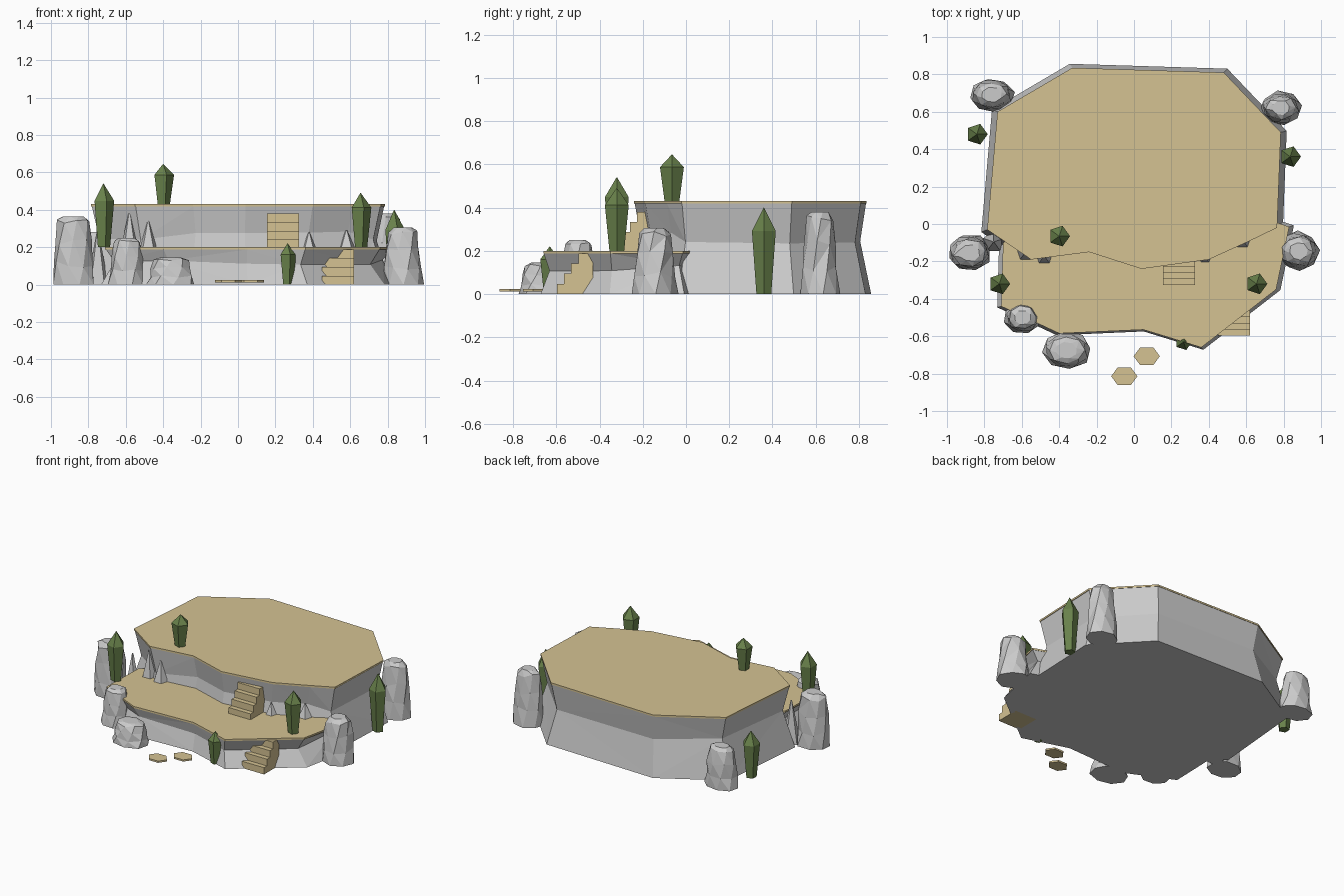
import bpy, bmesh, math, random
from mathutils import Vector

if "Cube" in bpy.data.objects:
    bpy.data.objects.remove(bpy.data.objects["Cube"])
random.seed(4)

def material(name, col):
    m = bpy.data.materials.new(name)
    m.diffuse_color = (*col, 1)
    m.use_nodes = True
    m.node_tree.nodes["Principled BSDF"].inputs["Base Color"].default_value = m.diffuse_color
    return m

SAND = material("sand", (0.66, 0.54, 0.29))
GREEN = material("cactus_green", (0.14, 0.22, 0.07))

def finish(name, bm, mat=None, tri=False):
    bmesh.ops.recalc_face_normals(bm, faces=bm.faces)
    if tri:
        bmesh.ops.triangulate(bm, faces=[f for f in bm.faces if len(f.verts) == 4])
    me = bpy.data.meshes.new(name)
    bm.to_mesh(me)
    bm.free()
    ob = bpy.data.objects.new(name, me)
    bpy.context.collection.objects.link(ob)
    if mat:
        me.materials.append(mat)
    return ob

def loft(name, rings, mat=None, tri=False):
    """Skin a stack of equal-length point rings and cap both ends."""
    bm = bmesh.new()
    vs = [[bm.verts.new(p) for p in r] for r in rings]
    n = len(vs[0])
    for a, b in zip(vs, vs[1:]):
        for i in range(n):
            j = (i + 1) % n
            bm.faces.new((a[i], a[j], b[j], b[i]))
    bm.faces.new(vs[0][::-1])
    bm.faces.new(vs[-1])
    return finish(name, bm, mat, tri)

def ring(outline, c, s, z, jit=0):
    return [(c[0] + (x - c[0]) * s, c[1] + (y - c[1]) * s,
             z + random.uniform(-jit, jit)) for x, y in outline]

# Terraces: waisted rock wall with a thin sand cap
def terrace(name, outline, c, top, flare, waist, jit):
    loft(name + "_rock", [ring(outline, c, flare, 0), ring(outline, c, waist, top * .6, jit),
                          ring(outline, c, .995, top - .012)], tri=True)
    loft(name + "_sand", [ring(outline, c, 1, top - .012), ring(outline, c, 1, top)], SAND)

upper = [(-.33, .835), (.48, .81), (.785, .49), (.765, -.02), (.62, -.09), (.40, -.19),
         (.04, -.24), (-.24, -.15), (-.55, -.19), (-.785, -.03), (-.73, .60)]
lower = [(.83, -.015), (.76, -.35), (.36, -.66), (.05, -.565), (-.40, -.585),
         (-.71, -.44), (-.70, -.10), (-.4, .1), (.5, .1)]
terrace("upper_terrace", upper, (0, .3), .43, 1.04, .945, .03)
terrace("lower_terrace", lower, (0, -.25), .20, 1.03, .93, .015)

# Stairs: stepped profile extruded sideways
def stairs(name, x0, x1, y0, z0, dz, back, dy=.033):
    prof = [(y0, z0)]
    for i in range(4):
        prof += [(y0 + i * dy, z0 + (i + 1) * dz), (y0 + (i + 1) * dy, z0 + (i + 1) * dz)]
    prof += [(back, z0 + 4 * dz), (back, z0)]
    loft(name, [[(x, y, z) for y, z in prof] for x in (x0, x1)], SAND)

stairs("upper_stairs", .155, .325, -.325, .195, .046, -.17)
stairs("lower_stairs", .45, .62, -.597, 0, .047, -.43)

# Boulders: jittered tapered columns
def boulder(name, x, y, rx, ry, h, n=8):
    rot = random.random()
    rings = []
    for k, (t, s) in enumerate([(0, 1), (.3, .9), (.62, .84), (.92, .72), (1, .45)]):
        r = []
        for i in range(n):
            a = rot + (i + .3 * k) * math.tau / n
            q = s * random.uniform(.93, 1.06)
            dz = 0 if k in (0, 4) else random.uniform(-.05, .04) * h
            r.append((x + rx * q * math.cos(a), y + ry * q * math.sin(a), t * h + dz))
        rings.append(r)
    loft(name, rings, tri=True)

for i, b in enumerate([(-.88, -.155, .12, .1, .365), (.88, -.145, .11, .105, .305),
                       (-.76, .69, .12, .09, .28), (.785, .62, .11, .09, .38),
                       (-.595, -.5, .1, .085, .25), (-.36, -.675, .13, .1, .145)]):
    boulder(f"boulder_{i}", *b)

# Small rock spikes along the upper wall
def spike(name, x, y, r, z, h, n=5):
    bm = bmesh.new()
    bmesh.ops.create_cone(bm, cap_ends=True, segments=n, radius1=r, radius2=r * .08, depth=h)
    bmesh.ops.translate(bm, verts=bm.verts, vec=Vector((x, y, z + h / 2)))
    finish(name, bm)

for i, s in enumerate([(-.48, -.17, .05, .19, .15), (-.58, -.15, .05, .19, .2),
                       (.38, -.175, .04, .19, .09), (.58, -.085, .05, .19, .1),
                       (-.75, -.095, .06, 0, .29)]):
    spike(f"wall_spike_{i}", *s)

# Five-sided desert plants: widening stem with a pointed tip
def plant(name, x, y, z, h, r):
    def pent(s, t):
        return [(x + r * s * math.cos(a), y + r * s * math.sin(a), z + t * h)
                for a in (i * math.tau / 5 for i in range(5))]
    loft(name, [pent(.62, 0), pent(1, .73), pent(.02, 1)], GREEN)

for i, p in enumerate([(-.72, -.32, .2, .34, .058), (-.4, -.065, .43, .215, .058),
                       (.655, -.32, .2, .29, .058), (.265, -.63, 0, .22, .046),
                       (.835, .36, 0, .40, .058), (-.84, .48, 0, .32, .058)]):
    plant(f"plant_{i}", *p)

# Hexagonal stepping stones
for i, (x, y) in enumerate([(-.052, -.814), (.068, -.707)]):
    hexa = [(x + .07 * math.cos(k * math.pi / 3), y + .055 * math.sin(k * math.pi / 3))
            for k in range(6)]
    loft(f"stepping_stone_{i}", [ring(hexa, (x, y), 1, z) for z in (.012, .024)], SAND)
